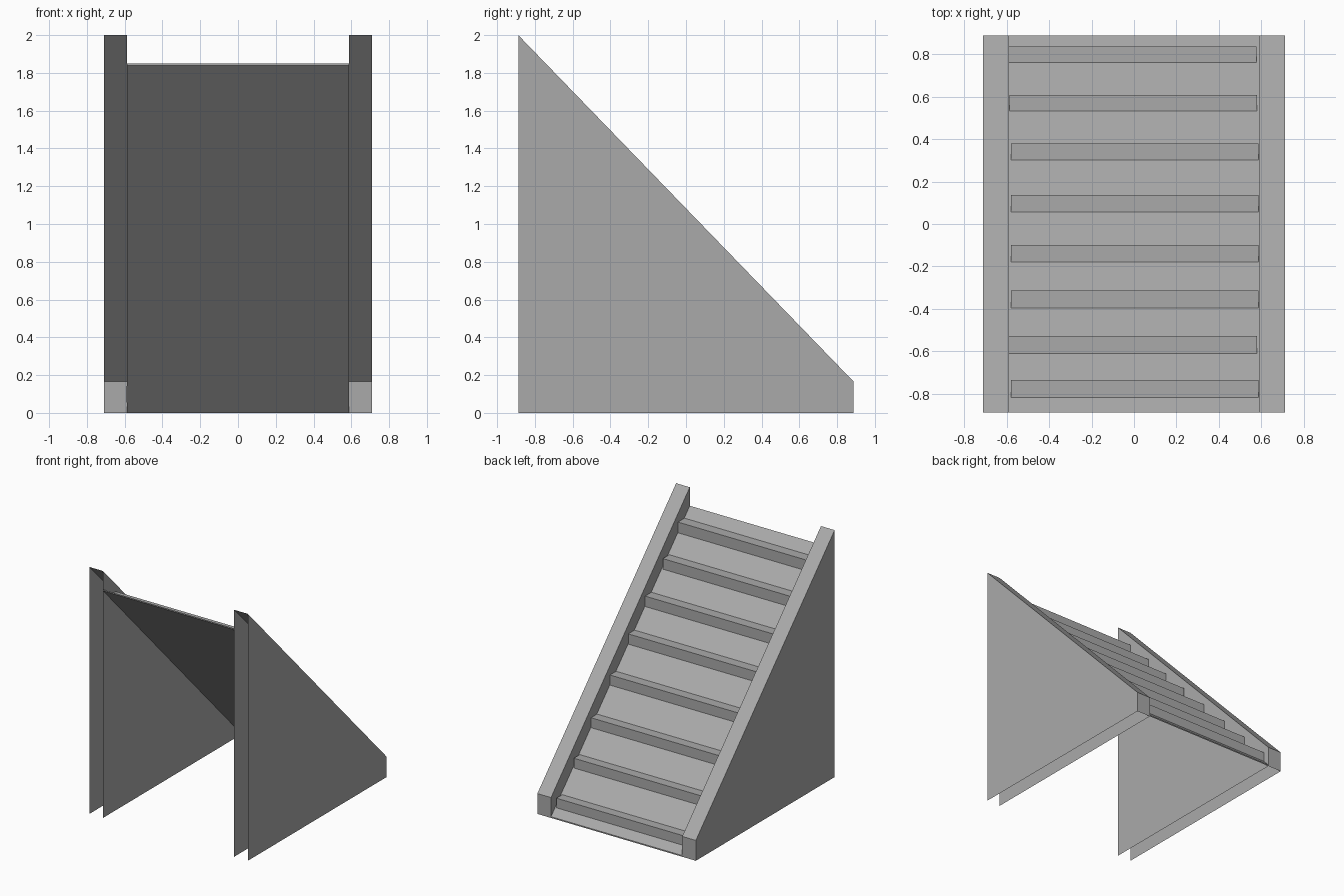
import bpy
import bmesh

cube = bpy.data.objects.get("Cube")
if cube:
    bpy.data.objects.remove(cube, do_unlink=True)

# Single plain grey
GREY = (0.4, 0.4, 0.4, 1)
grey = bpy.data.materials.new("plain grey")
grey.use_nodes = True
grey.diffuse_color = GREY
grey.node_tree.nodes["Principled BSDF"].inputs["Base Color"].default_value = GREY

# Main dimensions
HALF_W, INNER, HALF_D = 0.71, 0.588, 0.888
RAMP_TOP = 1.85
SLOPE = RAMP_TOP / (2 * HALF_D)


def ramp_z(y):
    return SLOPE * (HALF_D - y)


def prism(name, profile, x0, x1, is_open=False):
    """Extrude a (y, z) profile from x0 to x1; optionally leave front and base open."""
    bm = bmesh.new()
    base = bm.faces.new([bm.verts.new((x0, y, z)) for y, z in profile])
    ext = bmesh.ops.extrude_face_region(bm, geom=[base], use_keep_orig=True)
    moved = [v for v in ext["geom"] if isinstance(v, bmesh.types.BMVert)]
    bmesh.ops.translate(bm, verts=moved, vec=(x1 - x0, 0, 0))
    bmesh.ops.recalc_face_normals(bm, faces=bm.faces[:])
    if is_open:
        bm.normal_update()
        gone = [f for f in bm.faces if f.normal.y < -0.9 or f.normal.z < -0.9]
        bmesh.ops.delete(bm, geom=gone, context="FACES")
    mesh = bpy.data.meshes.new(name)
    bm.to_mesh(mesh)
    bm.free()
    mesh.materials.append(grey)
    obj = bpy.data.objects.new(name, mesh)
    bpy.context.collection.objects.link(obj)
    return obj


# Hollow side walls, open at the front and underneath
wall = [(-HALF_D, 0), (HALF_D, 0), (HALF_D, 0.165), (-HALF_D, 2)]
prism("left_wall", wall, INNER, HALF_W, True)
prism("right_wall", wall, -HALF_W, -INNER, True)

# Thin sloping ramp between the walls
THICK = 0.01
prism("ramp", [(-HALF_D, RAMP_TOP), (HALF_D, THICK), (HALF_D, 0),
               (-HALF_D, RAMP_TOP - THICK)], -INNER, INNER)

# Wedge steps: flat tread and upright riser, some nudged sideways
TREAD = 0.084
steps = [(0.835, -0.006), (0.608, -0.003), (0.379, 0.003), (0.136, 0.003),
         (-0.098, 0.003), (-0.313, 0.003), (-0.528, -0.005), (-0.734, 0.003)]
for i, (y, shift) in enumerate(steps):
    back = y - TREAD
    prism(f"step_{i + 1}", [(y, ramp_z(y)), (y, ramp_z(back)), (back, ramp_z(back))],
          shift - 0.583, shift + 0.583)
